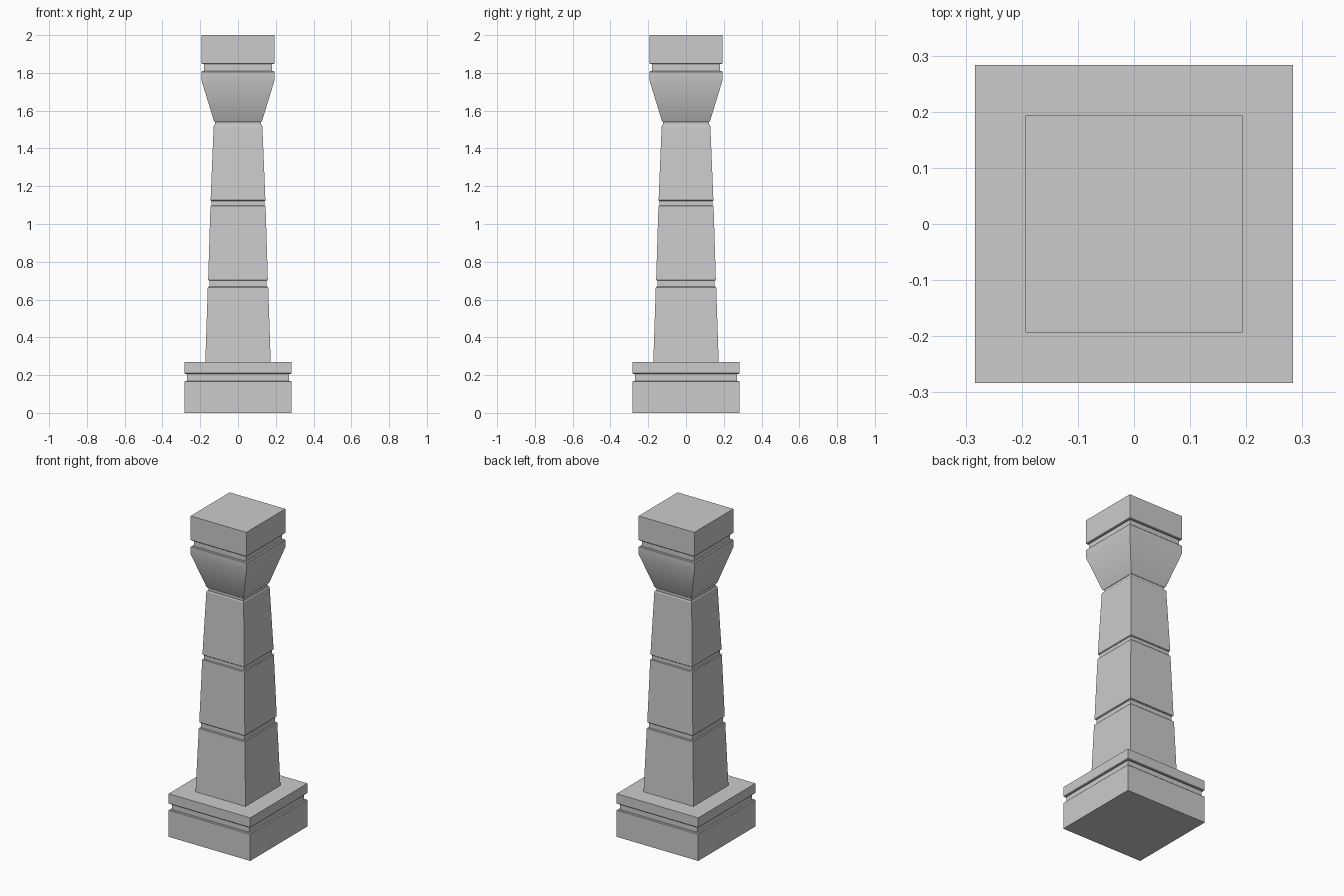
import bpy, bmesh

if "Cube" in bpy.data.objects:
    bpy.data.objects.remove(bpy.data.objects["Cube"])


def square_loft(name, profile):
    """Stack square rings given as (half width, height) and cap both ends."""
    bm = bmesh.new()
    rings = [[bm.verts.new((sx * h, sy * h, z))
              for sx, sy in ((-1, -1), (1, -1), (1, 1), (-1, 1))]
             for h, z in profile]
    for a, b in zip(rings, rings[1:]):
        for i in range(4):
            j = (i + 1) % 4
            bm.faces.new((a[i], a[j], b[j], b[i]))
    bm.faces.new(rings[0][::-1])
    bm.faces.new(rings[-1])
    mesh = bpy.data.meshes.new(name)
    bm.to_mesh(mesh)
    bm.free()
    obj = bpy.data.objects.new(name, mesh)
    bpy.context.collection.objects.link(obj)
    bpy.ops.object.select_all(action='DESELECT')
    obj.select_set(True)
    bpy.context.view_layer.objects.active = obj
    bpy.ops.object.shade_smooth_by_angle()
    return obj


def groove(outer_low, inner, outer_high, z0, z1, c=0.004):
    """Recessed band with small chamfered lips on either side."""
    return [(outer_low, z0 - c), (outer_low - c, z0), (inner, z0),
            (inner, z1), (outer_high - c, z1), (outer_high, z1 + c)]


# Plinth with one groove
square_loft("base", [(0.283, 0.0)]
            + groove(0.283, 0.27, 0.283, 0.17, 0.206)
            + [(0.283, 0.27)])

# Tapered shaft of three blocks
square_loft("shaft", [(0.173, 0.27)]
            + groove(0.160, 0.150, 0.158, 0.669, 0.70)
            + groove(0.146, 0.139, 0.145, 1.098, 1.122)
            + [(0.129, 1.519), (0.125, 1.525), (0.121, 1.525), (0.121, 1.541)])

# Flared capital with a groove under the top block
square_loft("capital", [(0.123, 1.541), (0.128, 1.547), (0.193, 1.76)]
            + groove(0.193, 0.18, 0.193, 1.81, 1.846)
            + [(0.193, 2.0)])
